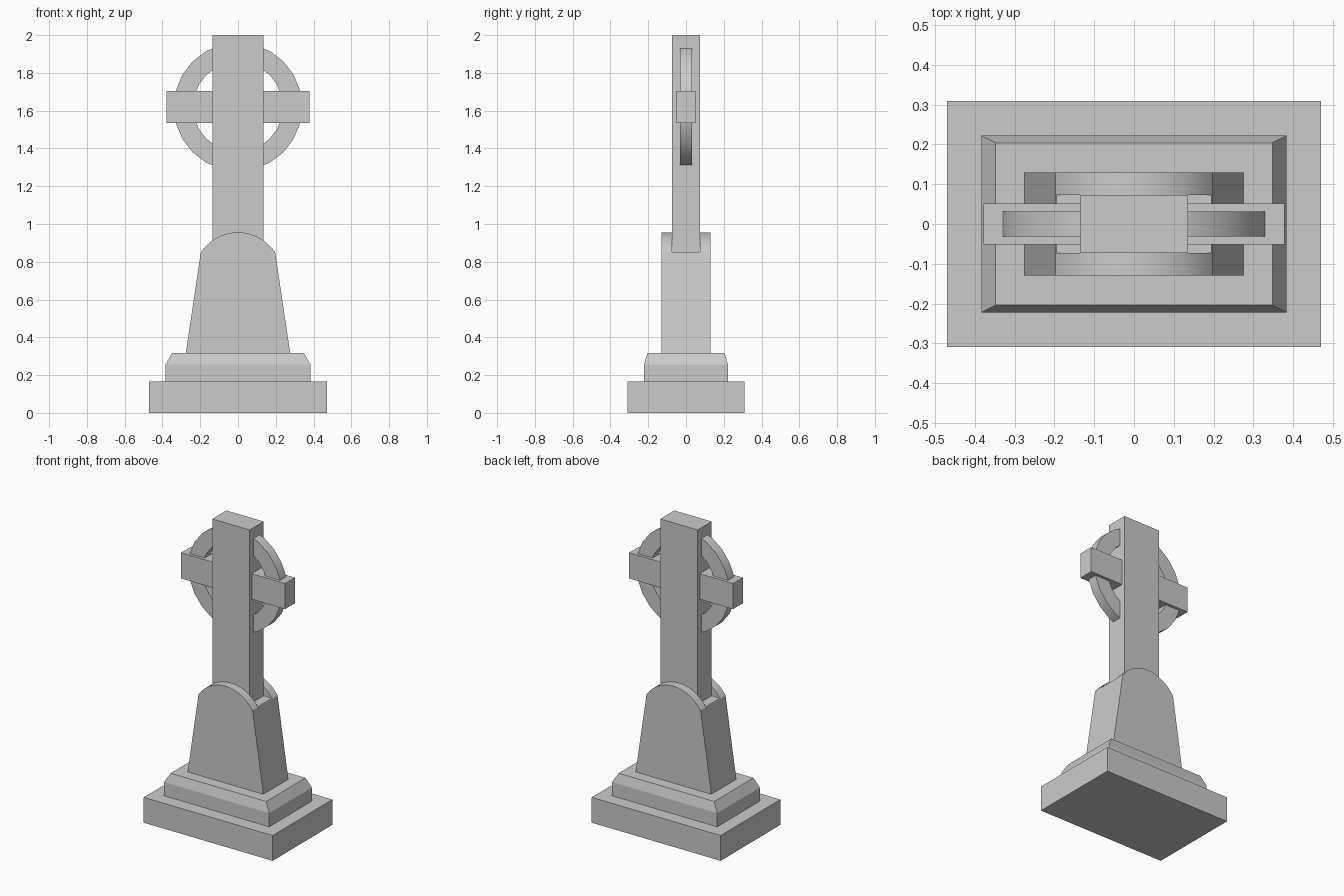
import bpy, bmesh, math

if "Cube" in bpy.data.objects:
    bpy.data.objects.remove(bpy.data.objects["Cube"])


def finish(name, bm, smooth=False):
    bmesh.ops.recalc_face_normals(bm, faces=bm.faces)
    mesh = bpy.data.meshes.new(name)
    bm.to_mesh(mesh)
    bm.free()
    ob = bpy.data.objects.new(name, mesh)
    bpy.context.collection.objects.link(ob)
    bpy.ops.object.select_all(action='DESELECT')
    ob.select_set(True)
    bpy.context.view_layer.objects.active = ob
    if smooth:
        bpy.ops.object.shade_smooth_by_angle(angle=math.radians(20))
    return ob


def stack(name, levels):
    """Rectangular solid through (half_x, half_y, z) levels."""
    bm = bmesh.new()
    rings = [[bm.verts.new((sx * hx, sy * hy, z))
              for sx, sy in ((-1, -1), (1, -1), (1, 1), (-1, 1))]
             for hx, hy, z in levels]
    bm.faces.new(rings[0])
    bm.faces.new(rings[-1])
    for a, b in zip(rings, rings[1:]):
        for i in range(4):
            j = (i + 1) % 4
            bm.faces.new((a[i], a[j], b[j], b[i]))
    return finish(name, bm)


def box(name, hx, hy, z0, z1):
    return stack(name, [(hx, hy, z0), (hx, hy, z1)])


# Stepped base
box("base_slab", 0.47, 0.31, 0, 0.167)
stack("chamfered_plinth", [(0.383, 0.222, 0.167), (0.383, 0.222, 0.257),
                           (0.348, 0.204, 0.318)])

# Tapered pedestal with an arched top
R, CZ, SHOULDER_X, SHOULDER_Z = 0.235, 0.721, 0.197, 0.85
half = math.asin(SHOULDER_X / R)
N = 14
profile = [(-0.276, 0.318), (0.276, 0.318)]
for i in range(N + 1):
    a = half - 2 * half * i / N
    profile.append((R * math.sin(a), CZ + R * math.cos(a)))
bm = bmesh.new()
face = bm.faces.new([bm.verts.new((x, -0.13, z)) for x, z in profile])
ext = bmesh.ops.extrude_face_region(bm, geom=[face])
bmesh.ops.translate(bm, vec=(0, 0.26, 0),
                    verts=[v for v in ext['geom'] if isinstance(v, bmesh.types.BMVert)])
pedestal = finish("pedestal", bm)

# Slot across the arch that receives the shaft
cutter = box("slot_cutter", 0.4, 0.073, SHOULDER_Z + 0.002, 1.2)
cutter.hide_render = True
mod = pedestal.modifiers.new("slot", 'BOOLEAN')
mod.operation = 'DIFFERENCE'
mod.solver = 'EXACT'
mod.object = cutter
bpy.ops.object.select_all(action='DESELECT')
pedestal.select_set(True)
bpy.context.view_layer.objects.active = pedestal
bpy.ops.object.modifier_apply(modifier=mod.name)
bpy.data.objects.remove(cutter)
bpy.ops.object.shade_smooth_by_angle(angle=math.radians(20))

# Cross shaft and arms
box("cross_shaft", 0.136, 0.073, SHOULDER_Z, 2.0)
box("cross_arms", 0.379, 0.051, 1.535, 1.704)

# Ring around the crossing
SEG, RING_Z, HY = 24, 1.62, 0.032
section = ((0.34, -HY), (0.34, HY), (0.238, HY), (0.238, -HY))
bm = bmesh.new()
loops = []
for i in range(SEG):
    a = math.tau * i / SEG
    loops.append([bm.verts.new((r * math.cos(a), y, RING_Z + r * math.sin(a)))
                  for r, y in section])
for i in range(SEG):
    p, q = loops[i], loops[(i + 1) % SEG]
    for k in range(4):
        m = (k + 1) % 4
        bm.faces.new((p[k], p[m], q[m], q[k]))
finish("cross_ring", bm, smooth=True)
